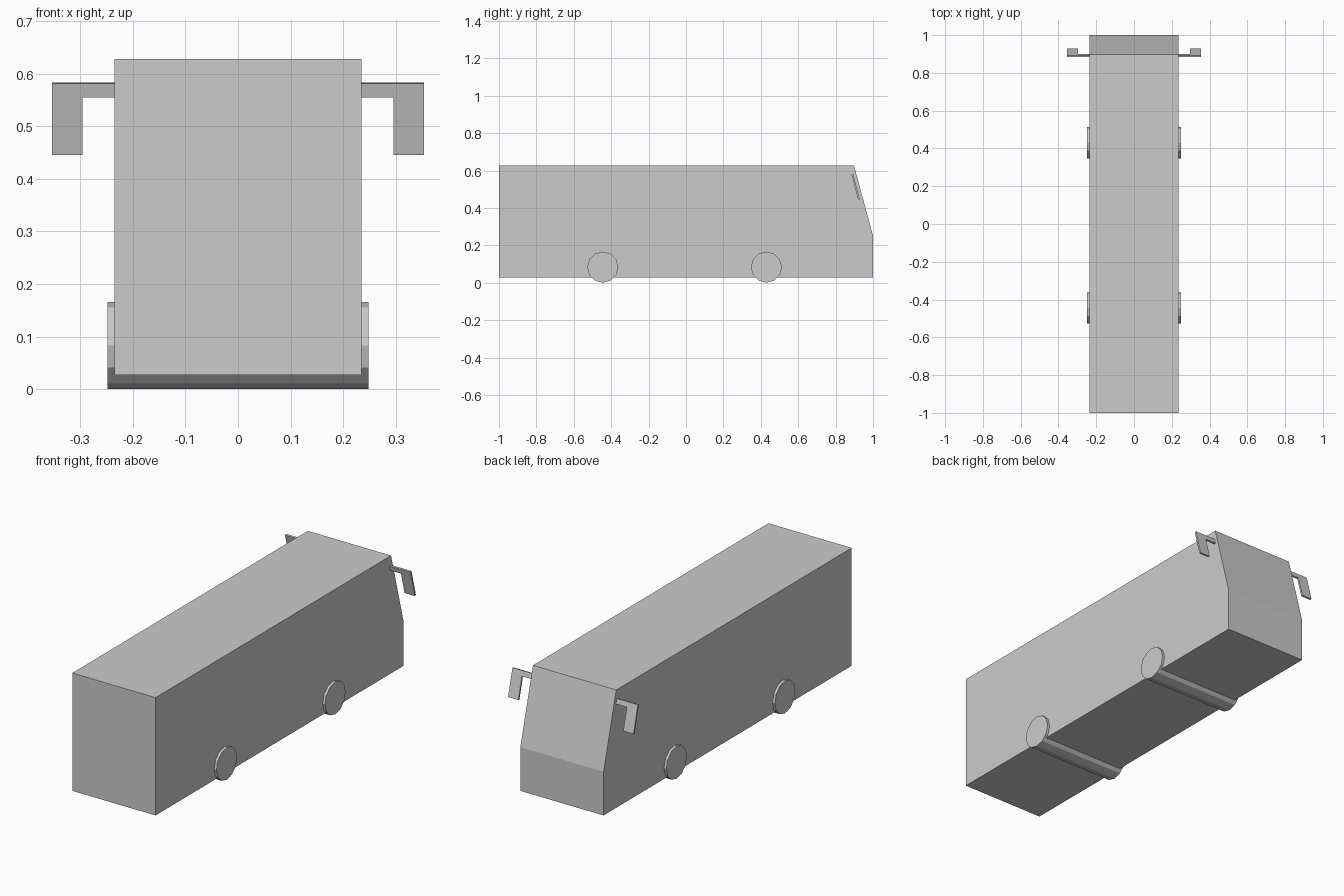
import bpy, bmesh, math
from mathutils import Vector

if "Cube" in bpy.data.objects:
    bpy.data.objects.remove(bpy.data.objects["Cube"])


def extrude_outline(name, points, offset):
    """Make a solid by extruding a closed planar outline along an offset."""
    bm = bmesh.new()
    face = bm.faces.new([bm.verts.new(p) for p in points])
    result = bmesh.ops.extrude_face_region(bm, geom=[face], use_keep_orig=True)
    verts = [g for g in result["geom"] if isinstance(g, bmesh.types.BMVert)]
    bmesh.ops.translate(bm, verts=verts, vec=offset)
    bmesh.ops.recalc_face_normals(bm, faces=bm.faces)
    mesh = bpy.data.meshes.new(name)
    bm.to_mesh(mesh)
    bm.free()
    obj = bpy.data.objects.new(name, mesh)
    bpy.context.collection.objects.link(obj)
    return obj


# Body: side profile with a sloped windscreen, extruded across the width
HALF_W = 0.235
profile = [(-1, 0.027), (1, 0.027), (1, 0.25), (0.898, 0.628), (-1, 0.628)]
extrude_outline("bus_body", [(-HALF_W, y, z) for y, z in profile],
                Vector((2 * HALF_W, 0, 0)))

# Wheel pairs: each one is a roller across the full width
RADIUS = 0.083
for name, y in (("wheels_near_end", -0.445), ("wheels_windscreen_end", 0.43)):
    bpy.ops.mesh.primitive_cylinder_add(
        vertices=12, radius=RADIUS, depth=0.496,
        location=(0, y, RADIUS), rotation=(0, math.pi / 2, 0))
    bpy.context.object.name = name

# Wing mirrors: L-shaped plates parallel to the windscreen, mirrored in x
SLOPE = 0.265
outline = [(0.23, 0.583), (0.354, 0.583), (0.354, 0.447),
           (0.296, 0.447), (0.296, 0.557), (0.23, 0.557)]
thickness = Vector((0, -1, -SLOPE)).normalized() * 0.009
mirrors = extrude_outline(
    "wing_mirrors",
    [(x, 0.893 + SLOPE * (0.583 - z), z) for x, z in outline], thickness)
mod = mirrors.modifiers.new("other_side", 'MIRROR')
mod.use_axis = (True, False, False)
